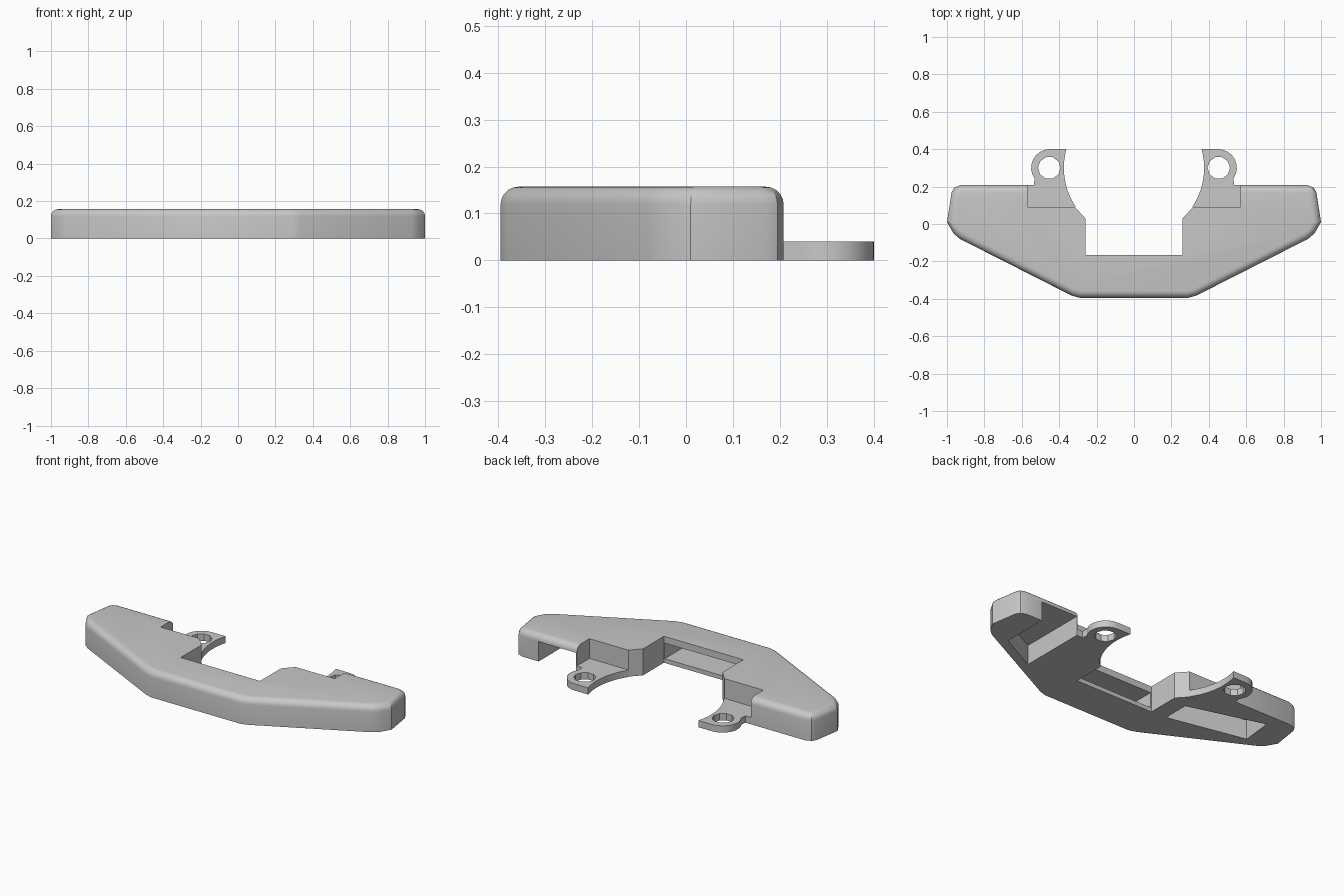
import bpy, bmesh, math

cube = bpy.data.objects.get("Cube")
if cube:
    bpy.data.objects.remove(cube)

grey = bpy.data.materials.new("matte_grey")
grey.use_nodes = True
grey.diffuse_color = (0.58, 0.58, 0.58, 1)
grey.node_tree.nodes["Principled BSDF"].inputs["Base Color"].default_value = (0.58, 0.58, 0.58, 1)

HEIGHT, CEILING, TAB_TOP = 0.157, 0.117, 0.04


def prism(name, outline, low, high, round_rule=None):
    """Extrude an outline upward; optionally round the top edges chosen by a rule."""
    bm = bmesh.new()
    base = bm.faces.new([bm.verts.new((x, y, low)) for x, y in outline])
    new = bmesh.ops.extrude_face_region(bm, geom=[base], use_keep_orig=True)["geom"]
    bmesh.ops.translate(bm, verts=[v for v in new if isinstance(v, bmesh.types.BMVert)],
                        vec=(0, 0, high - low))
    bmesh.ops.recalc_face_normals(bm, faces=bm.faces)
    if round_rule:
        edges = [e for e in bm.edges if all(v.co.z > high - 0.001 for v in e.verts)
                 and round_rule((e.verts[0].co + e.verts[1].co) / 2)]
        bmesh.ops.bevel(bm, geom=edges, offset=0.038, segments=5, profile=0.5,
                        affect='EDGES', clamp_overlap=False)
    mesh = bpy.data.meshes.new(name)
    bm.to_mesh(mesh)
    bm.free()
    obj = bpy.data.objects.new(name, mesh)
    mesh.materials.append(grey)
    bpy.context.collection.objects.link(obj)
    return obj


def activate(obj):
    bpy.ops.object.select_all(action='DESELECT')
    obj.select_set(True)
    bpy.context.view_layer.objects.active = obj


def cut(obj, cutter):
    """Subtract the cutter and discard it."""
    cutter.hide_render = True
    mod = obj.modifiers.new("cut", 'BOOLEAN')
    mod.operation, mod.solver, mod.object = 'DIFFERENCE', 'EXACT', cutter
    activate(obj)
    bpy.ops.object.modifier_apply(modifier=mod.name)
    bpy.data.objects.remove(cutter)


def arc(cx, cy, r, start, end, steps):
    angles = [math.radians(start + (end - start) * i / steps) for i in range(steps + 1)]
    return [(cx + r * math.cos(a), cy + r * math.sin(a)) for a in angles]


# Main body: half outline from the front centre round to the notch, then mirrored
half = [(0.29, -0.395), (0.335, -0.382), (0.93, -0.08), (0.965, -0.05), (1.0, 0.01),
        (0.975, 0.17), (0.96, 0.195), (0.925, 0.208), (0.57, 0.208), (0.57, 0.09),
        (0.315, 0.09), (0.26, 0.03), (0.26, -0.165)]
outline = half + [(-x, y) for x, y in reversed(half)]
body = prism("body", outline, 0, HEIGHT,
             lambda m: m.y > 0.2 or abs(m.x) > 0.58 or m.y < -0.2)

# Left pocket, open below and at the back
cut(body, prism("left_pocket", [(0.575, 0.3), (0.575, -0.2), (0.82, -0.075), (0.82, 0.3)],
                -0.1, CEILING))
# Right pocket, open only below
cut(body, prism("right_pocket", [(-0.36, 0.0), (-0.36, -0.16), (-0.84, -0.06), (-0.82, 0.13)],
                -0.1, CEILING))
# Slot in the front wall of the centre notch
cut(body, prism("centre_slot", [(-0.255, -0.1), (-0.255, -0.33), (0.255, -0.33), (0.255, -0.1)],
                0.025, CEILING))

# Screw tabs with a concave inner edge, a round outer corner and a hole
tab_shape = (arc(0, 0.3, 0.375, -34, 15.5, 10) + arc(0.45, 0.3, 0.1, 90, -35, 8)
             + [(0.535, 0.208), (0.57, 0.208), (0.57, 0.09)])
tabs = prism("screw_tabs", tab_shape, 0, TAB_TOP)
cut(tabs, prism("screw_hole", arc(0.453, 0.3, 0.06, 0, 324, 9), -0.1, 0.1))
mirror = tabs.modifiers.new("mirror", 'MIRROR')
activate(tabs)
bpy.ops.object.modifier_apply(modifier=mirror.name)

for obj in (body, tabs):
    activate(obj)
    bpy.ops.object.shade_smooth_by_angle(angle=math.radians(25))
